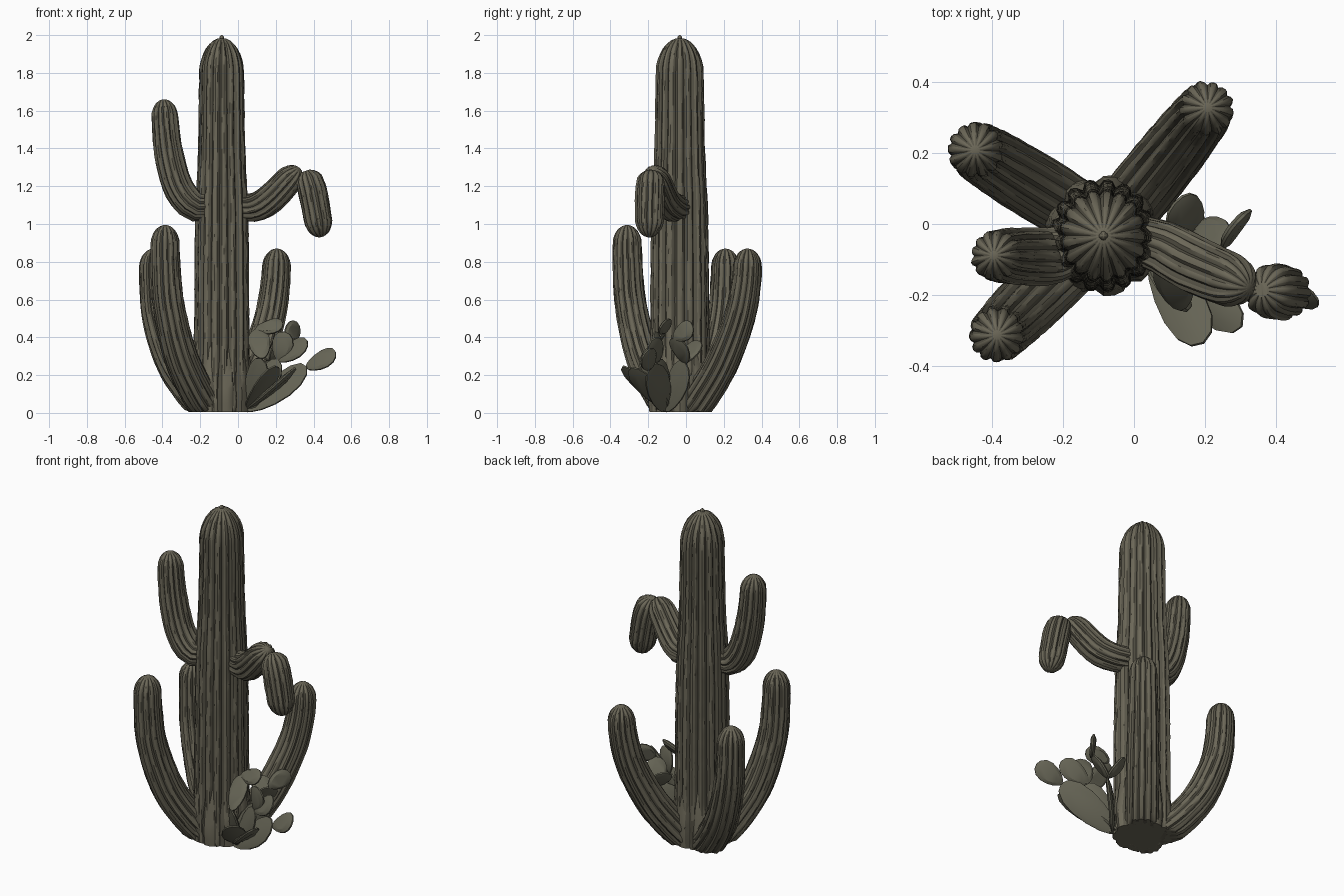
import bpy, bmesh, math, random
from mathutils import Vector

if "Cube" in bpy.data.objects:
    bpy.data.objects.remove(bpy.data.objects["Cube"])

random.seed(4)


def material(name, rgb):
    m = bpy.data.materials.new(name)
    m.diffuse_color = (*rgb, 1)
    m.use_nodes = True
    m.node_tree.nodes["Principled BSDF"].inputs["Base Color"].default_value = m.diffuse_color
    return m


SKIN = material("olive grey skin", (0.150, 0.138, 0.098))
GROOVE = material("dark groove", (0.095, 0.088, 0.063))
PAD = material("pad green grey", (0.130, 0.126, 0.090))


def finish(bm, name, mats, angle):
    bmesh.ops.recalc_face_normals(bm, faces=bm.faces)
    me = bpy.data.meshes.new(name)
    bm.to_mesh(me)
    bm.free()
    for m in mats:
        me.materials.append(m)
    ob = bpy.data.objects.new(name, me)
    bpy.context.collection.objects.link(ob)
    bpy.ops.object.select_all(action='DESELECT')
    ob.select_set(True)
    bpy.context.view_layer.objects.active = ob
    bpy.ops.object.shade_smooth_by_angle(angle=math.radians(angle))
    return ob


def spline(points):
    """Dense Catmull-Rom samples through (x, y, z, radius) points."""
    p = [Vector(q) for q in points]
    p = [2 * p[0] - p[1]] + p + [2 * p[-1] - p[-2]]
    dense = []
    for i in range(1, len(p) - 2):
        a, b, c, d = p[i - 1:i + 3]
        for k in range(30):
            t = k / 30
            dense.append(0.5 * (2 * b + (c - a) * t + (2 * a - 5 * b + 4 * c - d) * t * t
                                + (3 * b - a - 3 * c + d) * t ** 3))
    dense.append(p[-2])
    length = [0]
    for a, b in zip(dense, dense[1:]):
        length.append(length[-1] + (b.xyz - a.xyz).length)
    return dense, length, length[-1]


def ribbed_stem(name, points, ribs=13, depth=0.13, round_start=False, squash=1.0, tip_len=1.3):
    """Tube with rounded ribs, narrow grooves and a domed tip."""
    dense, length, total = spline(points)
    r_end, r_start = points[-1][3], points[0][3]
    dome = tip_len * r_end
    steps = max(8, int((total - dome) / 0.04))
    stops = [(total - dome) * i / steps for i in range(steps)]
    stops += [total - dome * (1 - math.sin(i * math.pi / 16)) for i in range(8)]
    if round_start:
        stops = [r_start * (1 - math.cos(i * math.pi / 10)) for i in range(1, 5)] + \
                [s for s in stops if s > r_start]
    bm = bmesh.new()
    shape = (1.0, 0.975, 1 - depth, 0.975)
    side, rings, n = Vector((1, 0, 0)), [], ribs * 4
    wobble = [random.uniform(0.975, 1.025) for _ in range(ribs)]
    for s in stops:
        # nearest two samples, blended
        i = max(k for k in range(len(dense) - 1) if length[k] <= s + 1e-9)
        mid = dense[i].lerp(dense[i + 1], (s - length[i]) / (length[i + 1] - length[i]))
        tan = (dense[i + 1].xyz - dense[max(i - 1, 0)].xyz).normalized()
        side = (side - tan * side.dot(tan)).normalized()
        up = tan.cross(side)
        r = mid.w
        over = (s - (total - dome)) / dome
        if over > 0:
            r *= math.sqrt(max(0, 1 - over * over))
        if round_start and s < r_start:
            r *= math.sqrt(1 - (1 - s / r_start) ** 2)
        ring = []
        for k in range(n):
            a = 2 * math.pi * k / n
            q = r * shape[k % 4] * wobble[k // 4] * random.uniform(0.985, 1.015)
            co = mid.xyz + side * math.cos(a) * q + up * math.sin(a) * q * squash
            co.z = max(co.z, 0.005)
            ring.append(bm.verts.new(co))
        rings.append(ring)
    for a, b in zip(rings, rings[1:]):
        for k in range(n):
            f = bm.faces.new((a[k], a[(k + 1) % n], b[(k + 1) % n], b[k]))
            f.material_index = 1 if k % 4 in (1, 2) else 0
    tip = bm.verts.new(dense[-1].xyz)
    for k in range(n):
        bm.faces.new((rings[-1][k], rings[-1][(k + 1) % n], tip))
    bm.faces.new(rings[0])
    return finish(bm, name, (SKIN, GROOVE), 35)


def ground_arm(name, foot, tip, height, power):
    """Arm that sweeps outward from the foot, then turns upright."""
    points = []
    for t in (0, 0.13, 0.32, 0.58, 0.8, 1):
        x, y = Vector(foot).lerp(Vector(tip), 1 - (1 - t) ** power)
        radius = 0.09 + 0.01 * math.sin(min(1, t * 4) * math.pi / 2) - 0.025 * t
        points.append((x, y, t * height, radius))
    return ribbed_stem(name, points)


def pad(name, base, tip, width, facing, thick=0.028):
    """Flat egg-shaped cactus pad from base to tip, its face turned to facing."""
    axis = tip - base
    f = (facing - axis * facing.dot(axis) / axis.length_squared).normalized()
    side = axis.normalized().cross(f)
    bm = bmesh.new()
    n, loops = 14, []
    for scale, t in ((0.72, 0.5), (1, 0.15), (1, -0.15), (0.72, -0.5)):
        loop = []
        for k in range(n):
            a = 2 * math.pi * k / n
            v = 0.5 - 0.5 * math.cos(a) * scale
            w = math.sin(a) * scale * width / 2 * (0.72 + 0.45 * v)
            bend = 0.12 * axis.length * (v - 0.5) ** 2
            loop.append(bm.verts.new(base + axis * v + side * w + f * (t * thick + bend)))
        loops.append(loop)
    for a, b in zip(loops, loops[1:]):
        for k in range(n):
            bm.faces.new((a[k], a[(k + 1) % n], b[(k + 1) % n], b[k]))
    bm.faces.new(loops[0])
    bm.faces.new(loops[-1])
    return finish(bm, name, (PAD,), 30)


# Main trunk with its small tip bud and the swelling around its foot
X, Y = -0.086, -0.033
ribbed_stem("trunk", [(X, Y, 0, 0.15), (X, Y, 0.7, 0.146), (X, Y, 1.1, 0.14), (X, Y, 1.4, 0.126),
                      (X, Y, 1.985, 0.118)], ribs=17, depth=0.12, squash=1.09, tip_len=1.6)
ribbed_stem("trunk_bud", [(X, Y, 1.95, 0.014), (X, Y, 2.0, 0.012)], ribs=4)
ribbed_stem("trunk_foot", [(X, Y, 0, 0.165), (X, Y, 0.15, 0.168), (X, Y, 0.5, 0.12)], ribs=9)

# Three arms rising from the ground
ground_arm("front_left_arm", (-0.14, -0.07), (-0.385, -0.312), 0.995, 3)
ground_arm("back_left_arm", (-0.14, 0.02), (-0.447, 0.208), 0.87, 3)
ground_arm("back_right_arm", (-0.04, 0.02), (0.207, 0.328), 0.87, 2.2)

# Upper left arm
ribbed_stem("upper_left_arm", [(-0.15, -0.06, 1.10, 0.07), (-0.24, -0.09, 1.10, 0.082),
                               (-0.32, -0.092, 1.20, 0.082), (-0.372, -0.09, 1.40, 0.077),
                               (-0.395, -0.088, 1.66, 0.068)])

# Upper right arm with its drooping end segment
ribbed_stem("upper_right_arm", [(0.0, -0.04, 1.09, 0.07), (0.09, -0.07, 1.09, 0.078),
                                (0.18, -0.12, 1.14, 0.082), (0.325, -0.18, 1.295, 0.074)])
ribbed_stem("drooping_segment", [(0.36, -0.185, 1.285, 0.07), (0.395, -0.19, 1.17, 0.079),
                                 (0.44, -0.195, 0.93, 0.074)], round_start=True)

# Prickly pear clump: each pad grows from the tip of its parent, or from the root
ROOT = Vector((0.06, -0.1, 0.02))
PADS = {  # name: (parent, tip, width)
    "low_right": (None, (0.37, -0.18, 0.24), 0.17),
    "far_right": ("low_right", (0.52, -0.21, 0.32), 0.12),
    "low_front": (None, (0.13, -0.23, 0.29), 0.14),
    "front_tip": (None, (0.20, -0.34, 0.24), 0.14),
    "middle": (None, (0.22, -0.14, 0.28), 0.14),
    "middle_right": ("middle", (0.37, -0.18, 0.38), 0.12),
    "middle_top": ("middle", (0.25, -0.16, 0.43), 0.12),
    "side_front": (None, (0.31, -0.29, 0.23), 0.13),
    "low_back": (None, (0.18, 0.0, 0.27), 0.16),
    "back_top": ("low_back", (0.25, -0.06, 0.40), 0.12),
    "upright": ("back_top", (0.32, 0.04, 0.46), 0.11),
    "back_left": ("low_back", (0.11, 0.06, 0.38), 0.12),
    "front_top": ("low_front", (0.10, -0.10, 0.44), 0.12),
    "high_top": ("front_top", (0.24, -0.12, 0.47), 0.10),
}
for key, (parent, tip, width) in PADS.items():
    base = Vector(PADS[parent][1]) if parent else ROOT
    tip = Vector(tip)
    # Pads lean up and to the front, those at the back turn sideways, the foremost lie flatter
    facing = Vector((-0.1, -0.75, 0.6))
    if tip.y > -0.1:
        facing = Vector((0.7, -0.6, 0.1))
    elif tip.y < -0.25:
        facing = Vector((0.1, -0.3, 0.95))
    pad("prickly_pad_" + key, base.lerp(tip, -0.05), tip, width, facing)
